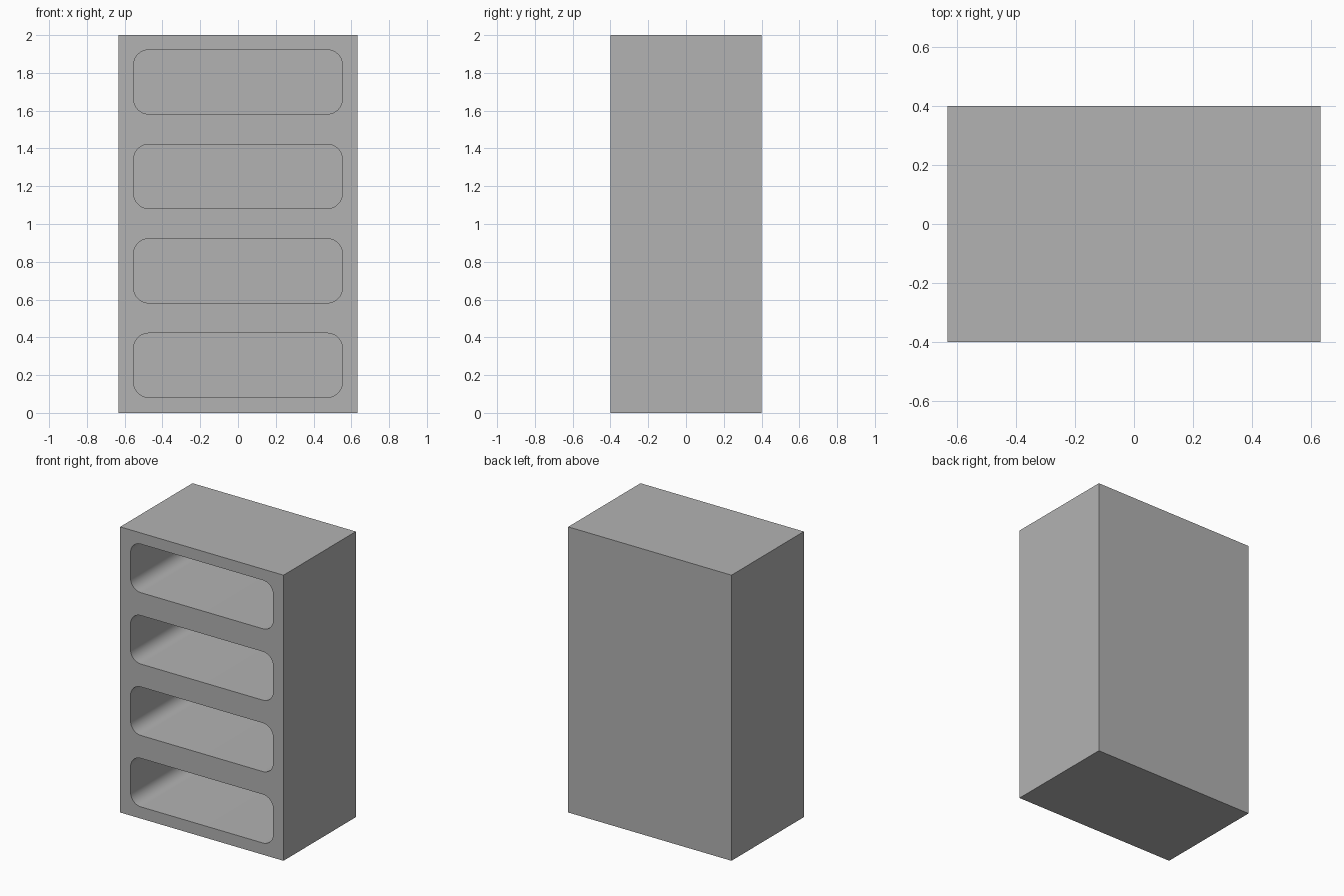
import bpy
import bmesh
from mathutils import Matrix, Vector

WIDTH, DEPTH, HEIGHT = 1.265, 0.8, 2.0
WALL, RADIUS = 0.08, 0.08
SHELVES = 4
OPENING_H = 0.34
PITCH = HEIGHT / SHELVES

default = bpy.data.objects.get("Cube")
if default:
    bpy.data.objects.remove(default, do_unlink=True)

grey = bpy.data.materials.new("mid_grey")
grey.use_nodes = True
colour = (0.448, 0.448, 0.448, 1)
grey.diffuse_color = colour
grey.node_tree.nodes["Principled BSDF"].inputs["Base Color"].default_value = colour


def block(name, size, centre, radius=0):
    """Box, with its front-to-back edges rounded when a radius is given."""
    bm = bmesh.new()
    bmesh.ops.create_cube(bm, size=1, matrix=Matrix.Translation(centre) @ Matrix.Diagonal((*size, 1)))
    if radius:
        edges = [e for e in bm.edges
                 if abs((e.verts[0].co - e.verts[1].co).normalized().y) > 0.9]
        bmesh.ops.bevel(bm, geom=edges, offset=radius, segments=10,
                        profile=0.5, affect='EDGES')
    mesh = bpy.data.meshes.new(name)
    bm.to_mesh(mesh)
    bm.free()
    mesh.materials.append(grey)
    obj = bpy.data.objects.new(name, mesh)
    bpy.context.collection.objects.link(obj)
    return obj


# Solid cabinet body
cabinet = block("cabinet", (WIDTH, DEPTH, HEIGHT), Vector((0, 0, HEIGHT / 2)))
bpy.context.view_layer.objects.active = cabinet
cabinet.select_set(True)

# Rounded compartments, open at the front and closed by the back wall
extra = 0.1
cut_depth = DEPTH - WALL + extra
for i in range(SHELVES):
    centre = Vector((0, -DEPTH / 2 - extra + cut_depth / 2, PITCH * (i + 0.5)))
    centre.z += 0.002
    cutter = block("compartment_cutter", (WIDTH - 2 * WALL, cut_depth, OPENING_H), centre, RADIUS)
    cutter.hide_render = True
    cut = cabinet.modifiers.new("compartment", 'BOOLEAN')
    cut.operation = 'DIFFERENCE'
    cut.solver = 'EXACT'
    cut.object = cutter
    bpy.ops.object.modifier_apply(modifier=cut.name)
    bpy.data.objects.remove(cutter, do_unlink=True)

bpy.ops.object.shade_smooth_by_angle()
